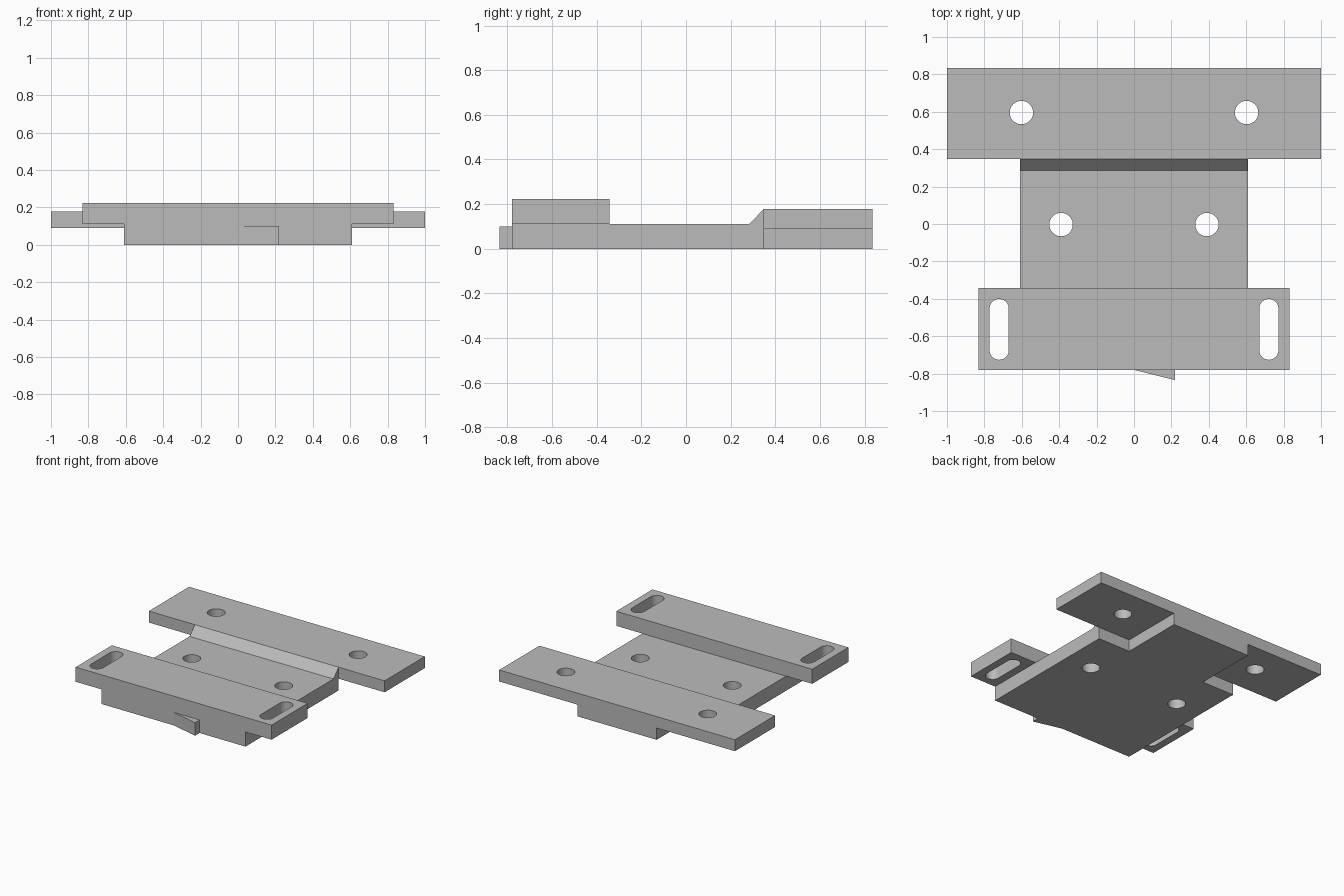
import bpy, bmesh, math
from mathutils import Vector

cube = bpy.data.objects.get("Cube")
if cube:
    bpy.data.objects.remove(cube)

grey = bpy.data.materials.new("plain grey")
grey.use_nodes = True
colour = (0.5, 0.5, 0.5, 1)
grey.diffuse_color = colour
grey.node_tree.nodes["Principled BSDF"].inputs["Base Color"].default_value = colour


def prism(name, outline, start, end, along_x=False):
    """Extrude an outline: (x, y) along z, or (y, z) along x."""
    def place(p, t):
        return Vector((t, *p)) if along_x else Vector((*p, t))
    bm = bmesh.new()
    face = bm.faces.new([bm.verts.new(place(p, start)) for p in outline])
    extruded = bmesh.ops.extrude_face_region(bm, geom=[face])["geom"]
    shift = place((0, 0), end - start)
    bmesh.ops.translate(bm, vec=shift, verts=[v for v in extruded if isinstance(v, bmesh.types.BMVert)])
    bmesh.ops.recalc_face_normals(bm, faces=bm.faces)
    mesh = bpy.data.meshes.new(name)
    bm.to_mesh(mesh)
    bm.free()
    mesh.materials.append(grey)
    obj = bpy.data.objects.new(name, mesh)
    bpy.context.collection.objects.link(obj)
    return obj


def rectangle(half_width, y0, y1):
    return [(-half_width, y0), (half_width, y0), (half_width, y1), (-half_width, y1)]


def slot(x, y0, y1, radius, steps=24):
    """Round hole when y0 equals y1, otherwise a slot with round ends."""
    points = []
    for centre, turn in ((y1, 0), (y0, math.pi)):
        for i in range(steps + (y0 != y1)):
            a = turn + math.pi * i / steps
            points.append((x + radius * math.cos(a), centre + radius * math.sin(a)))
    return points


def cut_pair(obj, x, y0, y1, radius):
    """Cut a mirrored pair of openings right through a part."""
    for side in (-1, 1):
        cutter = prism("cutter", slot(side * x, y0, y1, radius), -0.1, 0.4)
        cutter.hide_render = True
        mod = obj.modifiers.new("opening", "BOOLEAN")
        mod.operation, mod.solver, mod.object = "DIFFERENCE", "EXACT", cutter
        bpy.ops.object.select_all(action="DESELECT")
        bpy.context.view_layer.objects.active = obj
        obj.select_set(True)
        bpy.ops.object.modifier_apply(modifier=mod.name)
        bpy.data.objects.remove(cutter)
    bpy.ops.object.shade_smooth_by_angle(angle=math.radians(30))


front, back = -0.78, 0.835
deck, step, plate_edge = 0.112, 0.09, 0.348

# Central slab with the sloped rise at its back
slab_profile = [(front, 0), (plate_edge, 0), (plate_edge, 0.178), (0.285, deck), (front, deck)]
base_slab = prism("base_slab", slab_profile, -0.61, 0.61, along_x=True)
cut_pair(base_slab, 0.39, -0.003, -0.003, 0.0625)

# Narrow tongue under the back plate
prism("back_tongue", rectangle(0.336, plate_edge, back), 0, step)

# Wide back plate with round holes
back_plate = prism("back_plate", rectangle(1, plate_edge, back), step, 0.178)
cut_pair(back_plate, 0.602, 0.596, 0.596, 0.0625)

# Raised front plate with slots
front_plate = prism("front_plate", rectangle(0.831, front, -0.342), deck, 0.224)
cut_pair(front_plate, 0.721, -0.675, -0.452, 0.051)

# Small wedge catch on the front face
prism("front_catch", [(0, front), (0.22, -0.835), (0.22, front)], 0, 0.1)
